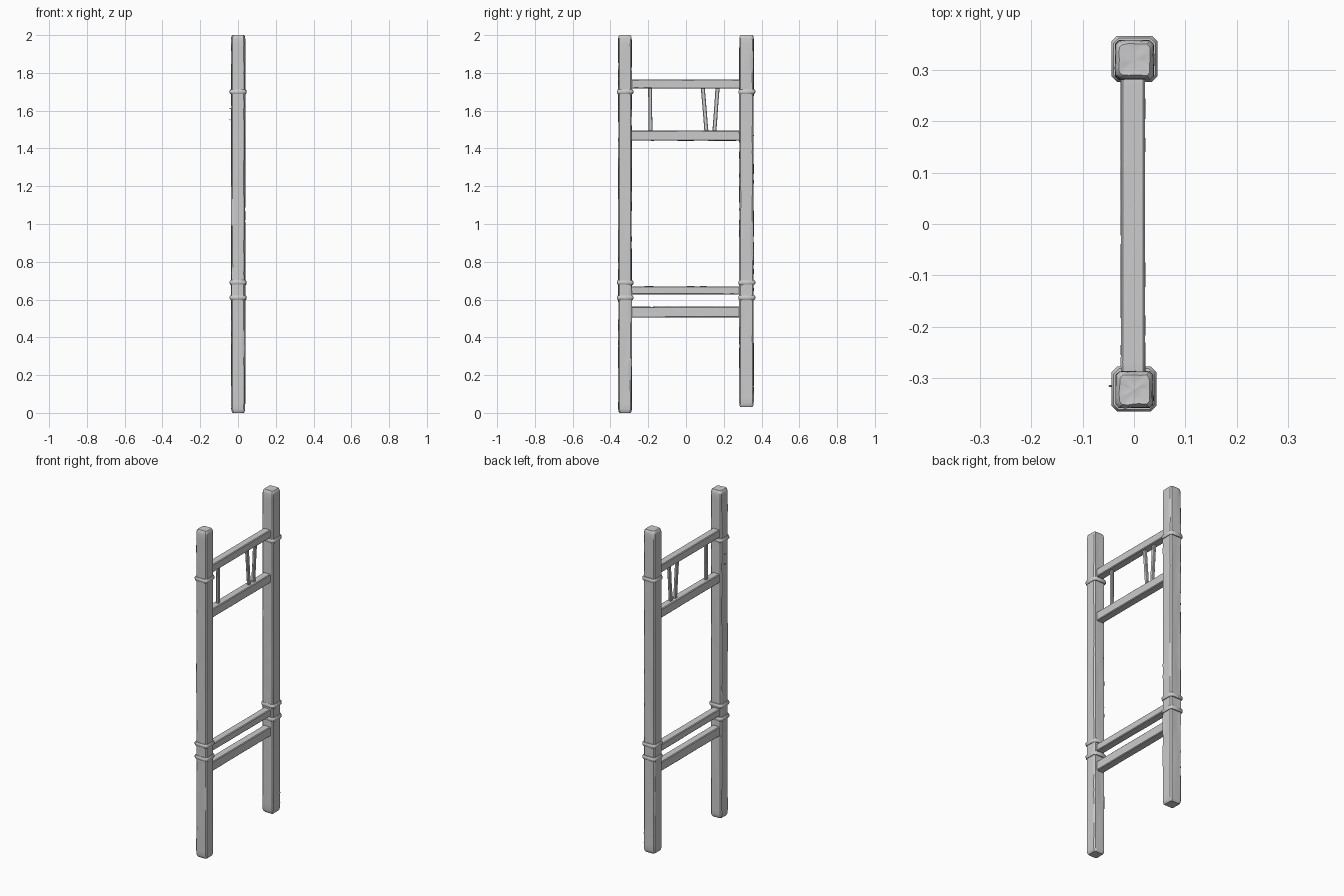
import bpy, bmesh, math, random
from mathutils import Vector, noise

if "Cube" in bpy.data.objects:
    bpy.data.objects.remove(bpy.data.objects["Cube"])

random.seed(4)


def finish(bm, name, angle=35):
    bmesh.ops.recalc_face_normals(bm, faces=bm.faces)
    me = bpy.data.meshes.new(name)
    bm.to_mesh(me)
    bm.free()
    ob = bpy.data.objects.new(name, me)
    bpy.context.collection.objects.link(ob)
    bpy.ops.object.select_all(action='DESELECT')
    ob.select_set(True)
    bpy.context.view_layer.objects.active = ob
    bpy.ops.object.shade_smooth_by_angle(angle=math.radians(angle))
    return ob


def profile(hu, hv, ch, n):
    """Chamfered rectangle with n segments on every flat side."""
    corners = [(hu, -hv + ch), (hu, hv - ch), (hu - ch, hv), (-hu + ch, hv),
               (-hu, hv - ch), (-hu, -hv + ch), (-hu + ch, -hv), (hu - ch, -hv)]
    pts = []
    for i in range(0, 8, 2):
        a, b = Vector(corners[i]), Vector(corners[i + 1])
        pts += [a.lerp(b, k / n) for k in range(n + 1)]
    return pts


def bridge(bm, a, b):
    n = len(a)
    for i in range(n):
        bm.faces.new((a[i], a[(i + 1) % n], b[(i + 1) % n], b[i]))


def timber(name, p0, p1, hu, hv, step=0.03, rough=0.002, ch=0.007, worn=0.02, n=4):
    """Hewn wooden bar from p0 to p1: hu is half the x size, hv half the other."""
    p0, p1 = Vector(p0), Vector(p1)
    d = (p1 - p0).normalized()
    length = (p1 - p0).length
    u = Vector((1, 0, 0))
    v = d.cross(u)
    pts = profile(hu, hv, ch, n)
    seed = random.uniform(0, 50)
    count = max(2, round((length - 2 * worn) / step))
    stations = [(0, 0.80), (worn * 0.3, 0.92)]
    stations += [(worn + (length - 2 * worn) * k / count, 1) for k in range(count + 1)]
    stations += [(length - worn * 0.3, 0.92), (length, 0.80)]
    bm = bmesh.new()
    rings = []
    for t, s in stations:
        ring = []
        for p in pts:
            # noise stretched along the length gives shallow wood grain
            g = noise.noise(Vector((p.x * 70 + seed, p.y * 70, t * 5)))
            g += 0.5 * noise.noise(Vector((p.x * 30, p.y * 30 + seed, t * 25)))
            q = p * s + p.normalized() * (g * rough)
            ring.append(bm.verts.new(p0 + d * t + u * q.x + v * q.y))
        rings.append(ring)
    for a, b in zip(rings, rings[1:]):
        bridge(bm, a, b)
    # slightly uneven end grain
    for ring, end, out in ((rings[0], p0, -d), (rings[-1], p1, d)):
        inner = [bm.verts.new(end + (w.co - end) * 0.5 - out * random.uniform(0, 0.003))
                 for w in ring]
        bridge(bm, ring, inner)
        c = bm.verts.new(end)
        for i in range(len(inner)):
            bm.faces.new((inner[i], inner[(i + 1) % len(inner)], c))
    return finish(bm, name)


def collar(name, x, y, z, half, tilt=0.0):
    """Rounded square band wrapped around a post."""
    bm = bmesh.new()
    r, hh = 0.007, 0.0125
    rings = []
    for k in range(8):
        a = math.tau * (k + 0.5) / 8
        h = half - r + r * math.cos(a)
        rings.append([bm.verts.new((x + p.x, y + p.y, z + hh * math.sin(a) + p.y * tilt))
                      for p in profile(h, h, 0.011, 2)])
    for a, b in zip(rings, rings[1:] + rings[:1]):
        bridge(bm, a, b)
    return finish(bm, name, 50)


# Posts
timber("front_post", (0.001, -0.323, 0), (0.001, -0.323, 2), 0.0365, 0.0355)
timber("back_post", (0.001, 0.32, 0.03), (0.001, 0.32, 2), 0.0375, 0.038)

# Cross rails
for name, z0, z1 in (("top_rail", 1.717, 1.765), ("upper_rail", 1.441, 1.495),
                     ("lower_rail", 0.627, 0.67), ("bottom_rail", 0.505, 0.562)):
    z = (z0 + z1) / 2
    timber(name, (-0.002, -0.31, z), (-0.002, 0.31, z), 0.0235, (z1 - z0) / 2,
           rough=0.001, ch=0.004, worn=0.01, n=3)

# Slats between the two upper rails
for i, (yt, yb) in enumerate(((-0.19, -0.188), (0.088, 0.109), (0.168, 0.149))):
    timber(f"slat_{i + 1}", (-0.002, yb, 1.475), (-0.002, yt, 1.735), 0.008, 0.0105,
           rough=0.001, ch=0.003, worn=0.008, n=2)

# Binding bands on both posts
for i, z in enumerate((1.70, 0.69, 0.61)):
    collar(f"front_band_{i + 1}", 0.0, -0.322, z, 0.0445, random.uniform(-0.03, 0.03))
    collar(f"back_band_{i + 1}", 0.001, 0.322, z, 0.0455, random.uniform(-0.03, 0.03))

# Small pegs on the side of the front post
for i, z in enumerate((1.61, 1.55)):
    timber(f"peg_{i + 1}", (-0.03, -0.316, z - 0.004), (-0.047, -0.316, z + 0.004),
           0.004, 0.004, step=0.01, rough=0.0, ch=0.0015, worn=0.003, n=1)
